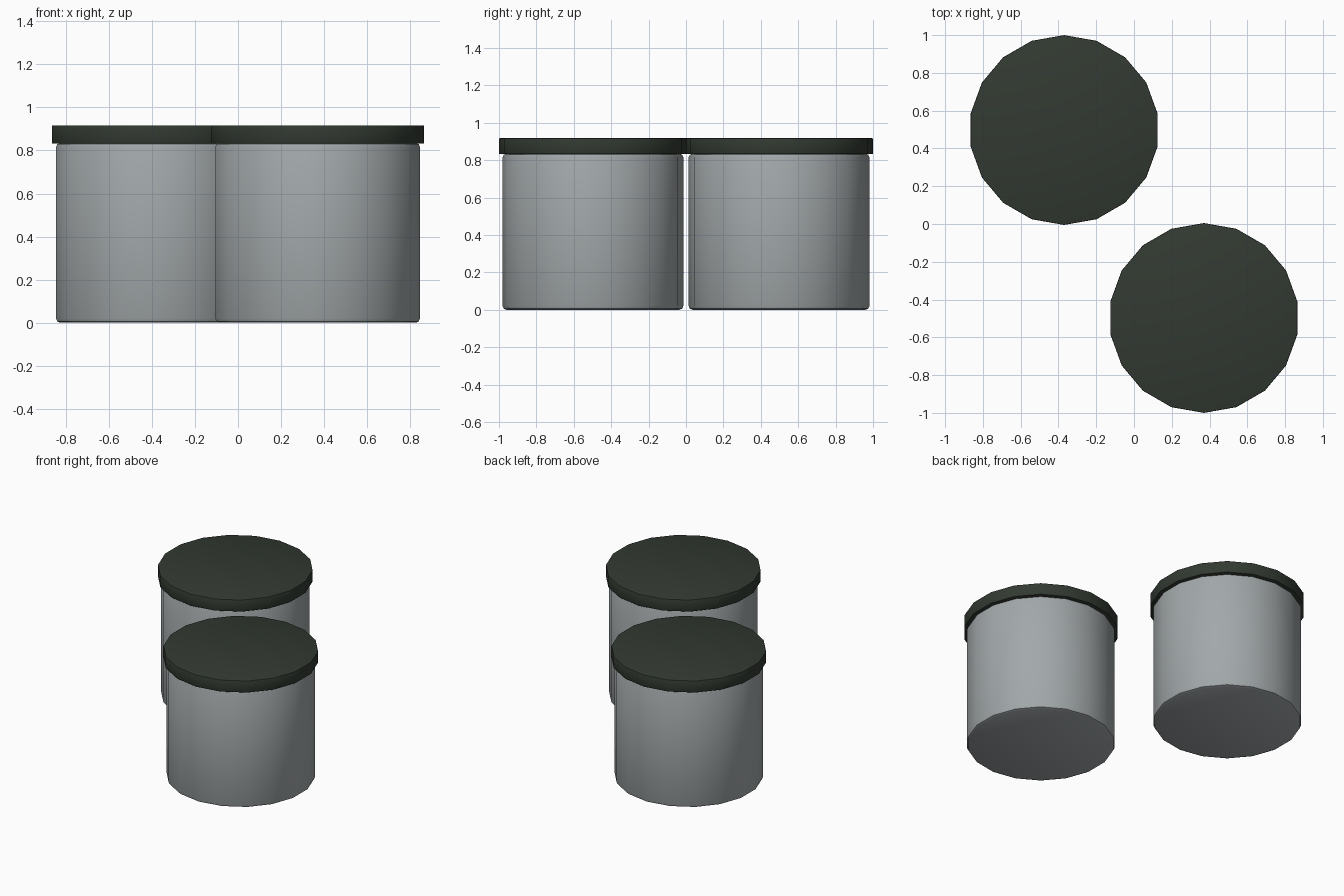
import bpy
import math

cube = bpy.data.objects.get("Cube")
if cube:
    bpy.data.objects.remove(cube, do_unlink=True)


def material(name, color):
    mat = bpy.data.materials.new(name)
    mat.use_nodes = True
    mat.diffuse_color = color
    mat.node_tree.nodes["Principled BSDF"].inputs["Base Color"].default_value = color
    return mat


grey = material("grey_canister", (0.36, 0.39, 0.40, 1))
dark_green = material("dark_green_lid", (0.032, 0.042, 0.031, 1))


def drum(name, x, y, bottom, top, radius, bevel, mat):
    """Eighteen-sided drum with softened rims and a corner facing the back."""
    bpy.ops.mesh.primitive_cylinder_add(
        vertices=18, radius=radius, depth=top - bottom,
        location=(x, y, (top + bottom) / 2))
    obj = bpy.context.object
    obj.name = name
    obj.data.materials.append(mat)
    rim = obj.modifiers.new("soft_rim", 'BEVEL')
    rim.width = bevel
    rim.segments = 2
    rim.limit_method = 'ANGLE'
    rim.angle_limit = math.radians(40)
    bpy.ops.object.modifier_apply(modifier=rim.name)
    bpy.ops.object.shade_smooth_by_angle(angle=math.radians(40))
    return obj


# Two matching canisters, placed diagonally
for label, side in (("back", -1), ("front", 1)):
    x, y = 0.37 * side, -0.4975 * side
    drum(label + "_canister", x, y, 0, 0.835, 0.483, 0.02, grey)
    drum(label + "_lid", x, y, 0.832, 0.917, 0.5025, 0.005, dark_green)
